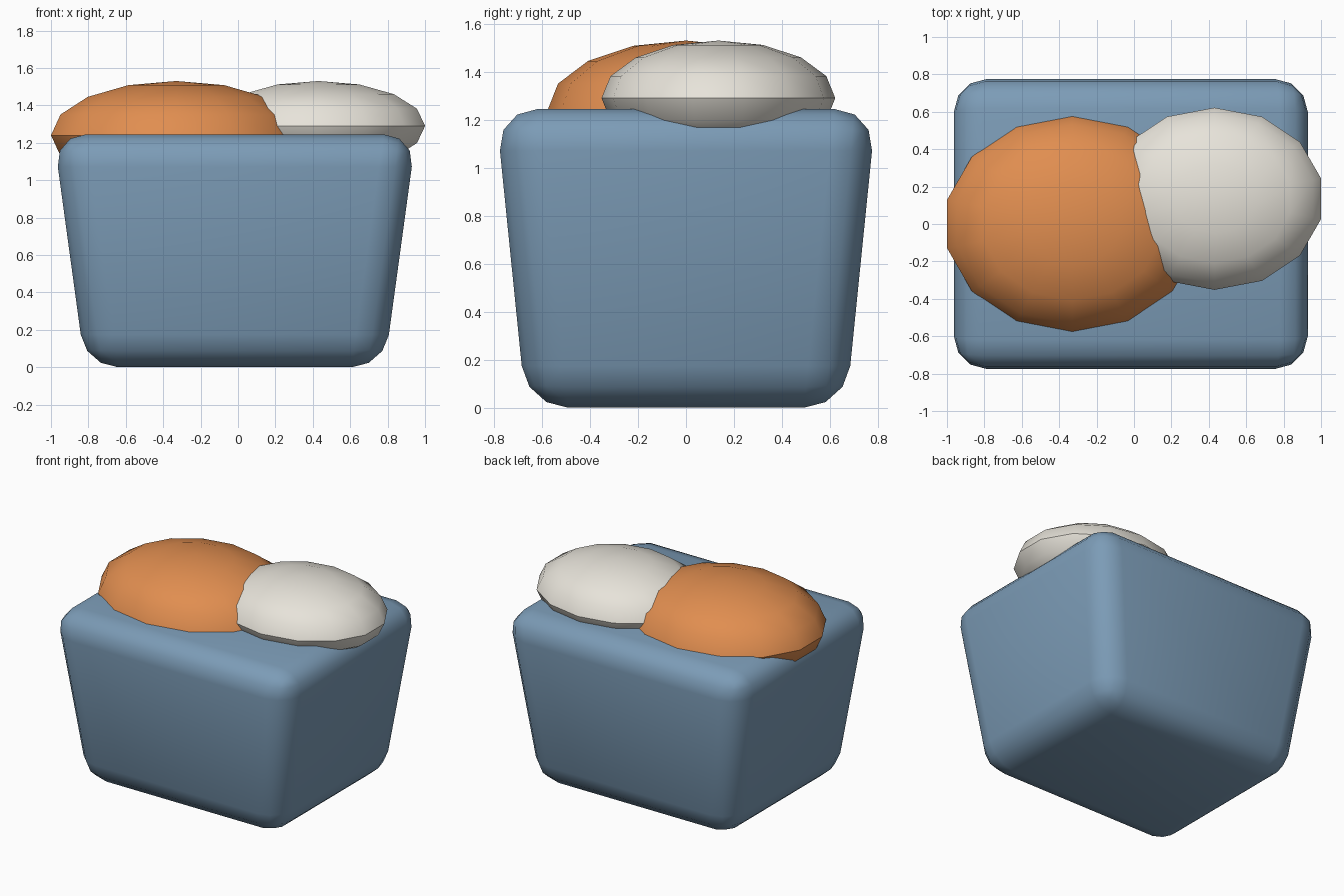
import bpy, bmesh
from math import radians

if "Cube" in bpy.data.objects:
    bpy.data.objects.remove(bpy.data.objects["Cube"])


def material(name, rgb):
    m = bpy.data.materials.new(name)
    m.diffuse_color = (*rgb, 1)
    m.use_nodes = True
    m.node_tree.nodes["Principled BSDF"].inputs["Base Color"].default_value = m.diffuse_color
    return m


def finish(bm, name, mat):
    mesh = bpy.data.meshes.new(name)
    bm.to_mesh(mesh)
    bm.free()
    ob = bpy.data.objects.new(name, mesh)
    bpy.context.collection.objects.link(ob)
    mesh.materials.append(mat)
    bpy.ops.object.select_all(action='DESELECT')
    ob.select_set(True)
    bpy.context.view_layer.objects.active = ob
    bpy.ops.object.shade_smooth_by_angle(angle=radians(40))
    return ob


def mound(name, centre, radii, mat):
    # flattened low-poly sphere
    bm = bmesh.new()
    bmesh.ops.create_uvsphere(bm, u_segments=14, v_segments=8, radius=1)
    for v in bm.verts:
        v.co = [c + r * p for c, r, p in zip(centre, radii, v.co)]
    return finish(bm, name, mat)


blue = material("blue", (0.20, 0.33, 0.47))
orange = material("orange", (0.75, 0.27, 0.08))
cream = material("cream", (0.80, 0.77, 0.70))

# Tapered tub with rounded edges
bm = bmesh.new()
bmesh.ops.create_cube(bm, size=2)
for v in bm.verts:
    top = v.co.z > 0
    hx, hy = (0.97, 0.793) if top else (0.80, 0.667)
    v.co = (v.co.x * hx - 0.017, v.co.y * hy, 1.245 if top else 0.0)
bmesh.ops.bevel(bm, geom=bm.edges[:], offset=0.175, segments=3,
                profile=0.5, affect='EDGES')
finish(bm, "tub", blue)

# Two overlapping mounds on top
mound("large_mound", (-0.33, 0.0, 1.24), (0.687, 0.577, 0.29), orange)
mound("small_mound", (0.43, 0.135, 1.29), (0.585, 0.487, 0.24), cream)
